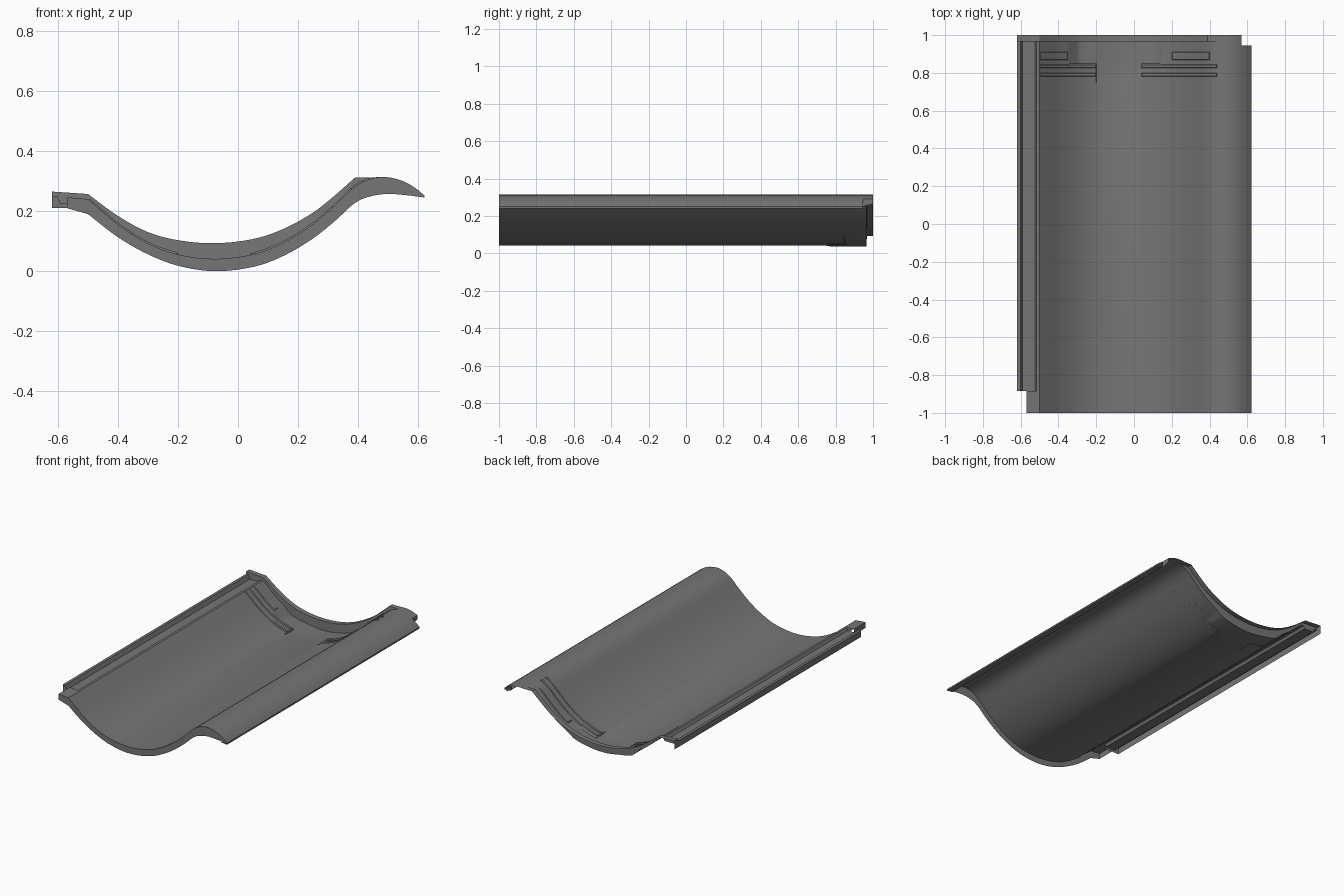
import bpy

if "Cube" in bpy.data.objects:
    bpy.data.objects.remove(bpy.data.objects["Cube"])

# Control points (x, z) of the three cross-section curves
TOP = [(-.50, .24), (-.45, .198), (-.4, .155), (-.3, .092), (-.2, .056), (-.08, .041), (.05, .056),
       (.15, .094), (.25, .157), (.33, .226), (.38, .274), (.42, .3), (.48, .314), (.55, .3),
       (.6, .27), (.622, .25)]
BOTTOM = [(-.50, .19), (-.4, .113), (-.3, .056), (-.2, .018), (-.08, 0), (.05, .014), (.15, .05),
          (.25, .109), (.33, .173), (.38, .22), (.42, .243), (.49, .257), (.56, .253), (.622, .245)]
LIP = [(-.50, .257), (-.4, .184), (-.3, .13), (-.2, .103), (-.08, .093), (.05, .107), (.15, .14),
       (.25, .195), (.32, .25), (.39, .312)]
# Depth of the recess at the back of the trough
RECESS = [(-.35, 0), (-.295, .018), (-.2, .005), (.04, .005), (.12, .009), (.16, 0)]

# Dark grey tile material
DARK = bpy.data.materials.new("dark_grey")
DARK.diffuse_color = (.18, .18, .18, 1)
DARK.use_nodes = True
DARK.node_tree.nodes["Principled BSDF"].inputs["Base Color"].default_value = DARK.diffuse_color


def curve(pts, x):
    """Smooth height of a control curve at x."""
    n = len(pts)
    i = max([k for k in range(n - 1) if pts[k][0] <= x + 1e-9] or [0])

    def slope(k):
        a, b = pts[max(k - 1, 0)], pts[min(k + 1, n - 1)]
        return (b[1] - a[1]) / (b[0] - a[0])
    (x0, z0), (x1, z1) = pts[i], pts[i + 1]
    h = x1 - x0
    t = (x - x0) / h
    return ((2*t**3 - 3*t*t + 1) * z0 + (t**3 - 2*t*t + t) * h * slope(i)
            + (3*t*t - 2*t**3) * z1 + (t**3 - t*t) * h * slope(i + 1))


def span(a, b, n):
    return [a + (b - a) * k / n for k in range(n + 1)]


def top(x):
    return curve(TOP, x)


def lip(x):
    if x <= .39:
        return curve(LIP, x)
    return max(.312 if x < .48 else 0, top(x))


def sunk(x, y):
    """Top surface with the shallow panel and the recess behind it."""
    if y > .848:
        for (x0, d0), (x1, d1) in zip(RECESS, RECESS[1:]):
            if x0 <= x < x1:
                return top(x) - d0 - (d1 - d0) * (x - x0) / (x1 - x0)
    return top(x) - (.005 if -.2 < x < .04 and y > .76 else 0)


def loft(name, rows):
    """Skin a grid of points, one row after another."""
    n = len(rows[0])
    verts = [p for r in rows for p in r]
    faces = [(r*n + i, r*n + i + 1, (r+1)*n + i + 1, (r+1)*n + i)
             for r in range(len(rows) - 1) for i in range(n - 1)]
    mesh = bpy.data.meshes.new(name)
    mesh.from_pydata(verts, [], faces)
    mesh.materials.append(DARK)
    ob = bpy.data.objects.new(name, mesh)
    bpy.context.collection.objects.link(ob)
    bpy.ops.object.select_all(action='DESELECT')
    ob.select_set(True)
    bpy.context.view_layer.objects.active = ob
    bpy.ops.object.shade_smooth_by_angle(angle=.5)
    return ob


def extrude(name, profile, ys):
    return loft(name, [[(x, y, z) for x, z in profile] for y in ys])


def rib(name, x0, x1, y0, y1, h=.006):
    """Raised bar that follows the trough, closed at its ends."""
    xs = [x0] + span(x0 + .003, x1 - .003, 20) + [x1]
    rows = []
    for y, k in ((y0, 0), (y0 + .003, h), (y1 - .003, h), (y1, 0)):
        rows.append([(x, y, top(x) + (0 if i in (0, len(xs) - 1) else k))
                     for i, x in enumerate(xs)])
    return loft(name, rows)


# Main trough and roll, with the sunken panel near the back
XS = sorted(span(-.5, .57, 54) + [-.35, -.295, -.201, -.199, .039, .041, .12])
FULL = XS + [.585, .6, .612, .622]
loft("tile_surface", [[(x, y, sunk(x, y)) for x in FULL]
                      for y in (-1, .75, .78, .845, .85, .945)])
loft("tile_surface_back", [[(x, y, sunk(x, y)) for x in XS] for y in (.945, .965)])

# Front end face
front = [-.57] + FULL
front_top = [.246] + [top(x) for x in FULL]
front_low = [.21] + [curve(BOTTOM, x) for x in FULL]
loft("front_face", [[(x, -1, z) for x, z in zip(front, front_low)],
                    [(x, -1, z) for x, z in zip(front, front_top)]])

# Right edge skirt with small return underneath
extrude("right_skirt", [(.622, .25), (.622, .24), (.58, .245)], (-1, .945))

# Left interlocking channel
channel = [(-.62, .25), (-.602, .25), (-.59, .225), (-.525, .225), (-.515, .241), (-.5, .24)]
extrude("left_channel", channel, (-.885, .965))
extrude("left_front_shelf", [(-.57, .246), (-.515, .241), (-.5, .24)], (-1, -.885))
loft("left_skirt", [[(-.62, -.885, .25), (-.62, .965, .25), (-.62, .967, .265), (-.62, 1, .265)],
                    [(-.62, -.885, .21), (-.62, .965, .21), (-.62, .967, .21), (-.62, 1, .21)]])
loft("left_front_side", [[(-.57, -1, .246), (-.57, -.885, .246)],
                         [(-.57, -1, .21), (-.57, -.885, .21)]])
loft("channel_front", [[(x, -.885, .21) for x, z in channel[:4]],
                       [(x, -.885, z) for x, z in channel[:4]]])

# Raised back lip: step wall and top, open at the rear
lip_xs = [-.62, -.602, -.59, -.525, -.515] + sorted(XS + [.39])
lip_z = [.265 + (x + .62) * -.067 if x < -.5 else lip(x) for x in lip_xs]
base_z = [z for x, z in channel[:5]] + [sunk(x, .965) for x in lip_xs[5:]]
loft("lip_wall", [[(x, .965, z) for x, z in zip(lip_xs, base_z)],
                  [(x, .967, z) for x, z in zip(lip_xs, lip_z)]])
loft("lip_top", [[(x, y, z) for x, z in zip(lip_xs, lip_z)] for y in (.967, 1)])
loft("lip_right_side", [[(.57, .945, .25), (.57, 1, .265)],
                        [(.57, .945, top(.57)), (.57, 1, top(.57))]])

# Weather ribs on both flanks of the trough
for side, (a, b), (c, d) in (("left", (-.498, -.2), (-.498, -.35)), ("right", (.04, .44), (.2, .4))):
    rib(side + "_long_rib_front", a, b, .78, .80)
    rib(side + "_long_rib_back", a, b, .825, .845)
    rib(side + "_short_rib", c, d, .868, .91)
